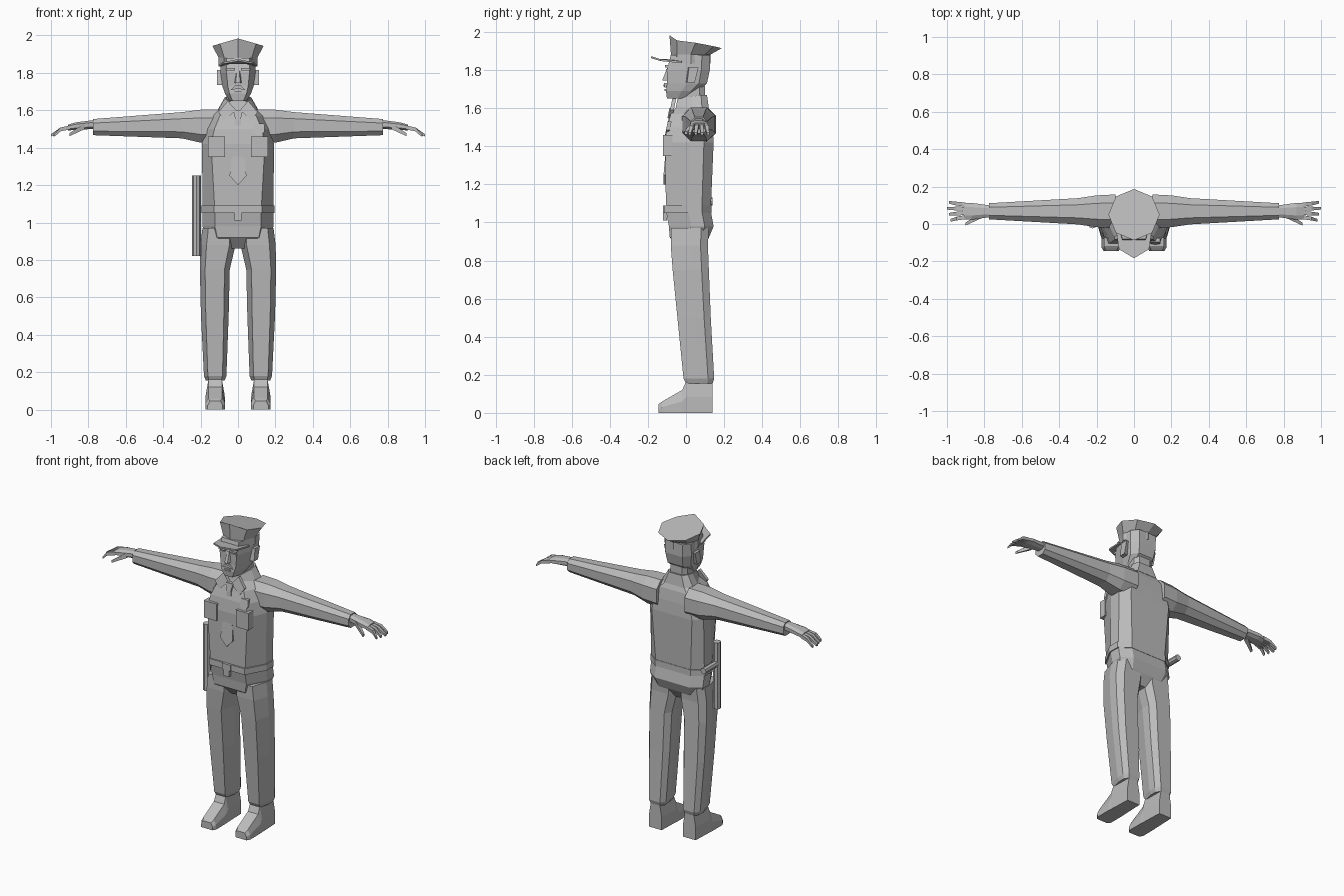
import bpy, bmesh
from math import cos, sin, pi
from mathutils import Vector

cube = bpy.data.objects.get("Cube")
if cube:
    bpy.data.objects.remove(cube)

GREY = (.5, .5, .5, 1)
grey = bpy.data.materials.new("plain grey")
grey.use_nodes = True
grey.diffuse_color = GREY
grey.node_tree.nodes["Principled BSDF"].inputs["Base Color"].default_value = GREY


def skin(name, rings, side):
    """Join a run of equal-sized rings into a closed solid."""
    bm = bmesh.new()
    rows = [[bm.verts.new((side * x, y, z)) for x, y, z in ring] for ring in rings]
    for lower, upper in zip(rows, rows[1:]):
        for i in range(len(lower)):
            bm.faces.new((lower[i - 1], lower[i], upper[i], upper[i - 1]))
    bm.faces.new(rows[0])
    bm.faces.new(rows[-1])
    bmesh.ops.recalc_face_normals(bm, faces=bm.faces)
    mesh = bpy.data.meshes.new(name)
    bm.to_mesh(mesh)
    bm.free()
    mesh.materials.append(grey)
    bpy.context.collection.objects.link(bpy.data.objects.new(name, mesh))


def loft(name, rings, paired=False):
    """Make one central part, or a left and a right one."""
    if paired:
        skin("left_" + name, rings, 1)
        skin("right_" + name, rings, -1)
    else:
        skin(name, rings, 1)


def prism(name, outline, offset, paired=False):
    loft(name, [outline, [Vector(p) + Vector(offset) for p in outline]], paired)


def block(name, at, width, depth, height, paired=False):
    """Box named by the middle of its front face."""
    x, y, z = at
    outline = [(x + i * width / 2, y, z + j * height / 2)
               for i, j in ((-1, -1), (1, -1), (1, 1), (-1, 1))]
    prism(name, outline, (0, depth, 0), paired)


def shirt_plate(name, outline, lift, paired=False):
    """Flat piece that follows the slope of the shirt front."""
    points = [(x, .2 * max(0, z - 1.42) - .11 - lift, z) for x, z in outline]
    prism(name, points, (0, .02, 0), paired)


def section(z, half, front, back, centre=0, flat=.65):
    """Eight-sided level section of the body."""
    deep = front + back
    right = [(flat, -front), (1, deep * .5 - front), (1, deep * .8 - front), (flat, back)]
    points = [(centre + half * s, y, z) for s, y in right]
    return points + [(centre - half * s, y, z) for s, y in reversed(right)]


def cuff(x, deep, tall, y=.068, z=1.515):
    """Eight-sided section across an arm or hand."""
    corners = [(1, .5), (.5, 1), (-.5, 1), (-1, .5), (-1, -.5), (-.5, -1), (.5, -1), (1, -.5)]
    return [(x, y + deep * j, z + tall * k) for j, k in corners]


def square(x, y, z, half):
    return [(x, y + half * j, z + half * k) for j, k in ((-1, -1), (1, -1), (1, 1), (-1, 1))]


def shoe_section(y, half, height):
    profile = [(-1, 0), (1, 0), (1, .5), (.7, 1), (-.7, 1), (-1, .5)]
    return [(.122 + half * s, y, height * t) for s, t in profile]


def mirrored(outline):
    """Close half an outline by reflecting it in x."""
    return outline + [(-p[0], *p[1:]) for p in reversed(outline) if p[0]]


# Shirt
loft("torso", [
    section(z=.86, half=.06, front=.03, back=.08),
    section(z=.92, half=.17, front=.085, back=.12),
    section(z=.98, half=.19, front=.09, back=.145),
    section(z=1.06, half=.19, front=.105, back=.13),
    section(z=1.42, half=.192, front=.11, back=.145, flat=.75),
    section(z=1.5, half=.18, front=.1, back=.14, flat=.7),
    section(z=1.57, half=.15, front=.08, back=.13),
    section(z=1.62, half=.08, front=.04, back=.11)])

# Belt
loft("belt", [section(z=z, half=.196, front=.114, back=.134) for z in (1.05, 1.09)])
block("belt_buckle", at=(0, -.122, 1.07), width=.06, depth=.02, height=.04)
block("buckle_tongue", at=(0, -.12, 1.03), width=.04, depth=.02, height=.04)

# Neck and collar, the collar dipping at the front
loft("neck", [section(z=z, half=.062, front=.04, back=.1) for z in (1.58, 1.72)])
collar = [section(z=1.6, half=.11, front=.06, back=.12),
          section(z=1.67, half=.07, front=.045, back=.11)]
loft("collar", [[(x, y, z - .2 * max(0, .07 - y)) for x, y, z in ring] for ring in collar])
shirt_plate("collar_wing", [(.01, 1.6), (.055, 1.65), (.105, 1.59), (.075, 1.545)],
            lift=.008, paired=True)

# Tie, pockets and badge
shirt_plate("tie", mirrored([(0, 1.2), (.045, 1.25), (.015, 1.55), (.02, 1.6)]), lift=.008)
shirt_plate("tie_knot", mirrored([(.014, 1.55), (.025, 1.6)]), lift=.013)
block("pocket", at=(.115, -.122, 1.405), width=.09, depth=.05, height=.11, paired=True)
shirt_plate("badge", [(.115, 1.46), (.143, 1.485), (.14, 1.53), (.09, 1.53), (.087, 1.485)],
            lift=.008)

# Sleeves taper from the shoulder to the wrist
shoulder = [cuff(x=.1, deep=.09, tall=.09), cuff(x=.2, deep=.085, tall=.088)]
forearm = [cuff(x=.3 + .475 * t, deep=.07 - .027 * t, tall=.07 - .027 * t, z=1.52 - .01 * t)
           for t in (0, .4, 1)]
loft("sleeve", shoulder + forearm, paired=True)

# Hands with spread, drooping fingers
loft("palm", [
    cuff(x=.76, deep=.03, tall=.024, z=1.525),
    cuff(x=.87, deep=.045, tall=.02),
    cuff(x=.91, deep=.043, tall=.015, z=1.507)], paired=True)
for i, finger in enumerate(("fore", "middle", "ring", "little")):
    reach, root, tip = 1 - .01 * abs(2 - i), .037 + .022 * i, .02 + .032 * i
    loft(finger + "_finger", [
        square(x=.9, y=root, z=1.508, half=.011),
        square(x=.95, y=(root + tip) / 2, z=1.497, half=.01),
        square(x=reach, y=tip, z=1.466, half=.007)], paired=True)
loft("thumb", [
    square(x=.82, y=.045, z=1.515, half=.016),
    square(x=.9, y=0, z=1.47, half=.008)], paired=True)

# Trouser legs
loft("leg", [
    section(z=.97, half=.09, front=.08, back=.12, centre=.1),
    section(z=.88, half=.094, front=.08, back=.115, centre=.107),
    section(z=.75, half=.08, front=.07, back=.12, centre=.124),
    section(z=.5, half=.074, front=.045, back=.13, centre=.124),
    section(z=.18, half=.06, front=.013, back=.148, centre=.122),
    section(z=.155, half=.05, front=0, back=.14, centre=.122)], paired=True)

# Shoes, from heel to toe
loft("shoe", [
    shoe_section(y=.14, half=.045, height=.165),
    shoe_section(y=0, half=.05, height=.165),
    shoe_section(y=-.02, half=.052, height=.12),
    shoe_section(y=-.125, half=.052, height=.06),
    shoe_section(y=-.145, half=.04, height=.045)], paired=True)

# Head
loft("head", [
    section(z=1.65, half=.045, front=.1, back=.01),
    section(z=1.69, half=.07, front=.105, back=.06),
    section(z=1.73, half=.084, front=.1, back=.11),
    section(z=1.8, half=.094, front=.1, back=.125),
    section(z=1.88, half=.096, front=.08, back=.125)])

# Face
block("eye", at=(.04, -.104, 1.8), width=.036, depth=.02, height=.012, paired=True)
block("eyebrow", at=(.04, -.11, 1.82), width=.046, depth=.025, height=.012, paired=True)
block("lower_lip", at=(0, -.112, 1.695), width=.04, depth=.02, height=.01)
prism("moustache", mirrored([(0, -.118, 1.716), (.038, -.112, 1.708), (.015, -.116, 1.732)]),
      (0, .02, 0))
loft("nose", [mirrored([(w, -.09, z), (w / 2, -front, z)])
              for w, front, z in ((.015, .1, 1.81), (.022, .125, 1.745))])
prism("ear", [(.085, 0, 1.735), (.085, .04, 1.735), (.085, .06, 1.815), (.085, .01, 1.815)],
      (.026, .006, 0), paired=True)

# Peaked cap: the crown flares out and slopes down to the back
circle = [(sin(i * pi / 4), cos(i * pi / 4)) for i in range(8)]
rim = [(.137 * s, .05 + .137 * c) for s, c in circle]
crown_top = [(x, y, min(1.985 - .3 * abs(x), 1.962 - .25 * y)) for x, y in rim]
crown_low = [(.104 * s, .025 + .104 * c, 1.882) for s, c in circle]
loft("cap_band", [[(x, y, 1.835) for x, y, z in crown_low], crown_low])
loft("cap_crown", [crown_low, crown_top])
prism("cap_visor", mirrored([(0, -.04, 1.856), (.098, -.02, 1.846), (.08, -.135, 1.858),
                             (0, -.183, 1.873)]), (0, 0, -.01))

# Baton with a side handle, hung at the right hip
for name, at, radius, length, turn in (
        ("baton", (-.222, 0, 1.035), .024, .43, 0),
        ("baton_handle", (-.222, .07, 1.11), .02, .14, pi / 2)):
    bpy.ops.mesh.primitive_cylinder_add(vertices=8, radius=radius, depth=length,
                                        location=at, rotation=(turn, 0, 0))
    bpy.context.object.name = name
    bpy.context.object.data.materials.append(grey)
